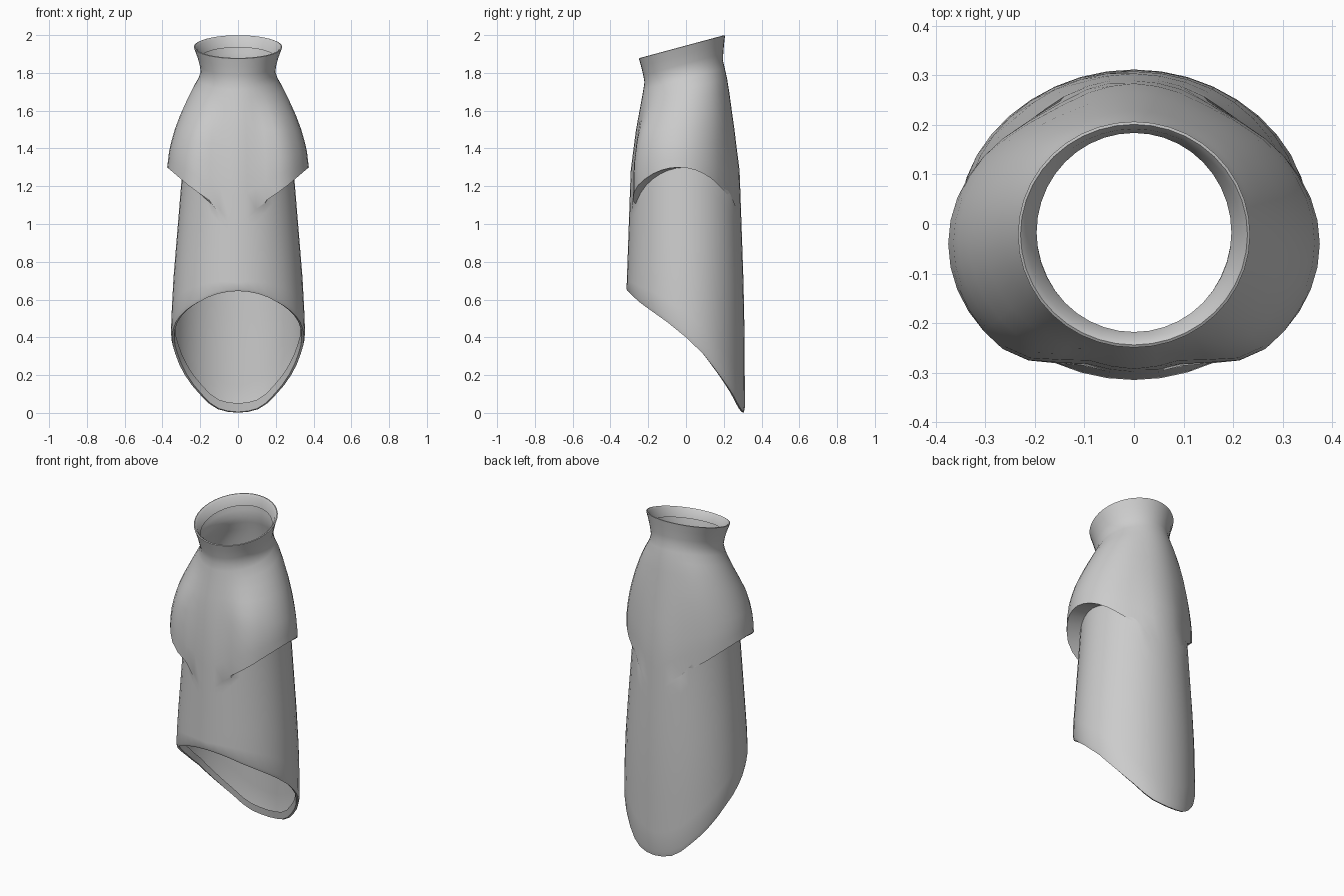
import bpy, bmesh
from math import sin, cos, pi

if "Cube" in bpy.data.objects:
    bpy.data.objects.remove(bpy.data.objects["Cube"], do_unlink=True)

SIDES = 40

# Profiles: height, half width, front depth, back depth
BODY = [(0, .35, .315, .312), (.4, .356, .315, .31), (.65, .347, .315, .306),
        (1.28, .295, .293, .284), (1.5, .28, .265, .256), (1.7, .23, .237, .222),
        (1.81, .197, .22, .196), (1.87, .207, .23, .198), (1.945, .235, .25, .207)]
SHELL = [(1.3, .375, .34, .26), (1.4, .363, .33, .255), (1.5, .335, .305, .25),
         (1.6, .298, .27, .24), (1.7, .25, .237, .222), (1.77, .21, .225, .202),
         (1.81, .197, .22, .196), (1.87, .207, .23, .198), (1.945, .235, .25, .207)]
# Lower opening: depth position, height
HEM = [(-.315, .645), (-.25, .585), (-.1, .48), (0, .40), (.1, .305),
       (.2, .175), (.25, .1), (.29, .025), (.311, 0)]


def lookup(table, v):
    """Linear interpolation of the table rows at v."""
    if v <= table[0][0]:
        return table[0][1:]
    for a, b in zip(table, table[1:]):
        if v <= b[0]:
            t = (v - a[0]) / (b[0] - a[0])
            return tuple(p + (q - p) * t for p, q in zip(a[1:], b[1:]))
    return table[-1][1:]


def smooth(a, b, v):
    t = min(1, max(0, (v - a) / (b - a)))
    return t * t * (3 - 2 * t)


def point(angle, z, weight, inset=0):
    """Point on the wall; weight blends from body to shoulder flare."""
    width, front, back = (p + (q - p) * weight for p, q in
                          zip(lookup(BODY, z), lookup(SHELL, z)))
    centre, depth = (back - front) / 2, (back + front) / 2
    x = (width - inset) * cos(angle)
    y = centre + (depth - inset) * sin(angle)
    return (x, y, z + .27 * y * smooth(1.45, 1.8, z))


def column(angle):
    """All points of one strip, from the collar lip down to the hem lip."""
    side = abs(cos(angle))
    w = smooth(.28, .7, side)
    edge = .98 + .32 * side
    pts = [point(angle, 1.885, w, .016), point(angle, 1.935, w, .014),
           point(angle, 1.945, w, .006)]
    pts += [point(angle, z, w) for z in
            (1.943, 1.9, 1.85, 1.81, 1.77, 1.72, 1.66, 1.58, 1.5, 1.43)]
    pts += [point(angle, 1.43 + (edge - 1.43) * t, w) for t in (.33, .67, 1)]
    # Tuck under the flare, then the straight lower wall
    tuck = edge - .03 * (1 - w)
    hem = lookup(HEM, point(angle, .4, 0)[1])[0]
    pts += [point(angle, tuck + (hem - tuck) * t, 0)
            for t in (0, .1, .25, .45, .65, .85, .97)]
    pts += [point(angle, hem, 0, .006), point(angle, hem + .004, 0, .018),
            point(angle, hem + .05, 0, .024)]
    return pts


# Sleeve wall
bm = bmesh.new()
strips = [[bm.verts.new(p) for p in column(2 * pi * i / SIDES + pi / 2)]
          for i in range(SIDES)]
for i, a in enumerate(strips):
    b = strips[(i + 1) % SIDES]
    for j in range(len(a) - 1):
        bm.faces.new((a[j], a[j + 1], b[j + 1], b[j]))
bmesh.ops.recalc_face_normals(bm, faces=bm.faces)
mesh = bpy.data.meshes.new("sleeve")
bm.to_mesh(mesh)
bm.free()
sleeve = bpy.data.objects.new("sleeve", mesh)
bpy.context.collection.objects.link(sleeve)

# Material
grey = bpy.data.materials.new("light grey")
grey.use_nodes = True
grey.diffuse_color = (.6, .6, .6, 1)
grey.node_tree.nodes["Principled BSDF"].inputs["Base Color"].default_value = (.6, .6, .6, 1)
mesh.materials.append(grey)

# Smooth shading with a crisp flare edge
bpy.ops.object.select_all(action='DESELECT')
sleeve.select_set(True)
bpy.context.view_layer.objects.active = sleeve
bpy.ops.object.shade_smooth_by_angle(angle=.8)
